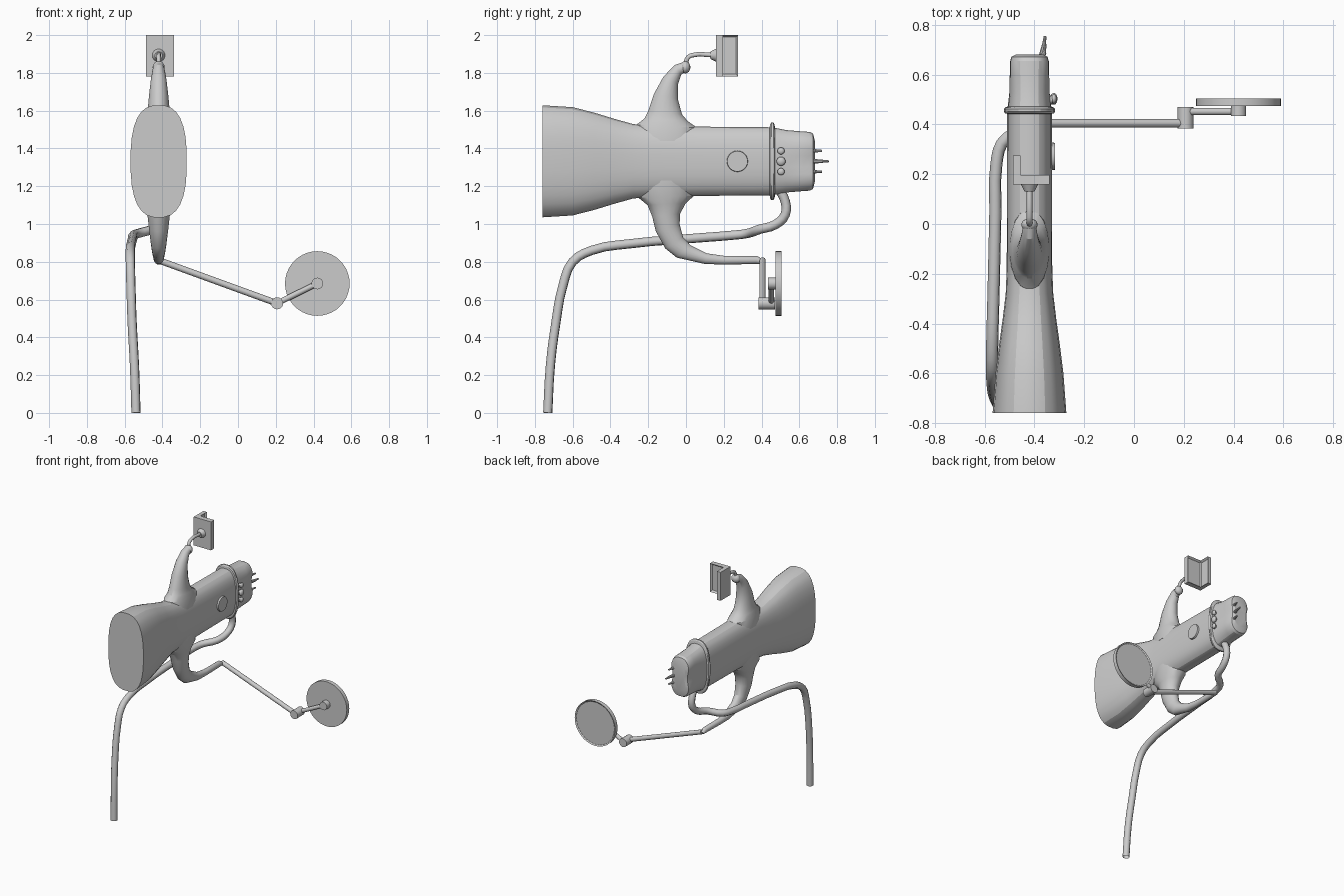
import bpy, bmesh, math
from mathutils import Vector

if "Cube" in bpy.data.objects:
    bpy.data.objects.remove(bpy.data.objects["Cube"])

CX, CZ = -0.42, 1.332


def finish(name, bm, angle=None):
    bmesh.ops.recalc_face_normals(bm, faces=bm.faces)
    me = bpy.data.meshes.new(name)
    bm.to_mesh(me)
    bm.free()
    ob = bpy.data.objects.new(name, me)
    bpy.context.collection.objects.link(ob)
    if angle:
        bpy.ops.object.select_all(action='DESELECT')
        ob.select_set(True)
        bpy.context.view_layer.objects.active = ob
        bpy.ops.object.shade_smooth_by_angle(angle=math.radians(angle))
    return ob


def loft(name, sections, n=24, angle=None):
    """sections: (centre, U, V, superellipse exponent, waist pinch)"""
    bm = bmesh.new()
    rings = []
    for c, u, v, e, pinch in sections:
        ring = []
        for i in range(n):
            t = 2 * math.pi * (i + 0.5) / n
            a, b = math.cos(t), math.sin(t)
            a = math.copysign(abs(a) ** (2 / e), a)
            b = math.copysign(abs(b) ** (2 / e), b)
            a *= 1 - pinch * math.exp(-(b / 0.4) ** 2)
            ring.append(bm.verts.new(Vector(c) + Vector(u) * a + Vector(v) * b))
        rings.append(ring)
    for r, s in zip(rings, rings[1:]):
        for i in range(n):
            j = (i + 1) % n
            bm.faces.new((r[i], r[j], s[j], s[i]))
    bm.faces.new(rings[0])
    bm.faces.new(rings[-1])
    return finish(name, bm, angle)


def rod(name, p, q, r1, r2=None, n=16, recess=0):
    """cylinder or cone from p to q, optionally with a recessed end at q"""
    p, q = Vector(p), Vector(q)
    d = q - p
    bm = bmesh.new()
    bmesh.ops.create_cone(bm, cap_ends=True, segments=n, radius1=r1,
                          radius2=r1 if r2 is None else r2, depth=d.length)
    if recess:
        top = [f for f in bm.faces if f.normal.z > 0.9]
        bmesh.ops.inset_region(bm, faces=top, thickness=recess)
        bmesh.ops.translate(bm, verts=top[0].verts, vec=(0, 0, -recess * 0.7))
    bm.transform(d.to_track_quat('Z', 'Y').to_matrix().to_4x4())
    bmesh.ops.translate(bm, verts=bm.verts, vec=(p + q) / 2)
    return finish(name, bm, 35)


def ball(name, c, r, scale=(1, 1, 1)):
    bm = bmesh.new()
    bmesh.ops.create_uvsphere(bm, u_segments=14, v_segments=8, radius=r)
    bmesh.ops.scale(bm, verts=bm.verts, vec=scale)
    bmesh.ops.translate(bm, verts=bm.verts, vec=c)
    return finish(name, bm, 40)


def tube(name, pts, r, caps, res=3):
    cu = bpy.data.curves.new(name, 'CURVE')
    cu.dimensions = '3D'
    cu.bevel_depth, cu.bevel_resolution = r, 2
    cu.resolution_u, cu.use_fill_caps = res, caps
    sp = cu.splines.new('BEZIER')
    sp.bezier_points.add(len(pts) - 1)
    for b, p in zip(sp.bezier_points, pts):
        b.co = p
        b.handle_left_type = b.handle_right_type = 'AUTO'
    ob = bpy.data.objects.new(name, cu)
    bpy.context.collection.objects.link(ob)
    bpy.ops.object.select_all(action='DESELECT')
    ob.select_set(True)
    bpy.context.view_layer.objects.active = ob
    bpy.ops.object.convert(target='MESH')


def plate(name, lo, hi, axis):
    """box whose face towards +axis has a recessed panel"""
    lo, hi, axis = Vector(lo), Vector(hi), Vector(axis)
    bm = bmesh.new()
    bmesh.ops.create_cube(bm, size=1)
    bmesh.ops.scale(bm, verts=bm.verts, vec=hi - lo)
    bmesh.ops.translate(bm, verts=bm.verts, vec=(lo + hi) / 2)
    bm.normal_update()
    f = [f for f in bm.faces if f.normal.dot(axis) > 0.9]
    bmesh.ops.inset_region(bm, faces=f, thickness=0.016)
    bmesh.ops.translate(bm, verts=f[0].verts, vec=-axis * 0.014)
    return finish(name, bm)


# Main housing: y, half width, half height, waist pinch
profile = [(-0.76, .149, .298, 0), (-0.6, .137, .288, 0), (-0.48, .122, .257, 0),
           (-0.38, .108, .226, 0), (-0.28, .096, .198, 0), (-0.18, .092, .189, 0),
           (0.1, .091, .184, 0), (0.443, .09, .181, 0), (0.445, .099, .198, 0),
           (0.452, .103, .206, 0), (0.462, .103, .206, 0), (0.468, .099, .198, 0),
           (0.472, .088, .178, 0), (0.53, .085, .166, .06), (0.6, .087, .16, .15),
           (0.655, .088, .156, .25), (0.672, .083, .148, .27), (0.682, .06, .11, .27)]
loft("housing", [((CX, y, CZ), (w, 0, 0), (0, 0, h), 2.6, p) for y, w, h, p in profile], 28, 20)


# Flared necks: left contour y,z, right contour y,z, half width
def neck(name, rows):
    loft(name, [((CX, (a + c) / 2, (b + d) / 2), (w, 0, 0),
                 (0, (c - a) / 2, (d - b) / 2), 2, 0) for a, b, c, d, w in rows], 20, 25)


neck("upper_neck", [(-.27, 1.44, .07, 1.44, .085), (-.265, 1.525, .06, 1.51, .08),
                    (-.22, 1.56, .01, 1.545, .068), (-.2, 1.60, -.02, 1.58, .06),
                    (-.17, 1.69, -.042, 1.66, .052), (-.12, 1.78, -.042, 1.74, .042),
                    (-.06, 1.842, -.025, 1.79, .032), (0, 1.862, 0, 1.808, .025)])
neck("lower_neck", [(-.26, 1.23, .05, 1.23, .085), (-.255, 1.14, .045, 1.15, .08),
                    (-.205, 1.10, .0, 1.11, .068), (-.18, 1.04, -.03, 1.055, .06),
                    (-.16, .96, -.033, 1.0, .052), (-.11, .87, -.015, .93, .042),
                    (-.05, .822, .025, .888, .035), (.1, .788, .11, .845, .027),
                    (.2, .785, .2, .832, .022), (.37, .788, .375, .831, .02),
                    (.40, .79, .415, .81, .016)])

# Viewfinder on top
ball("viewfinder_joint", (CX, -0.003, 1.83), 0.033, (1, .8, 1))
tube("viewfinder_arm", [(CX, 0, 1.84), (CX, .006, 1.875), (CX, .03, 1.893), (CX, .15, 1.893)], .012, True)
rod("viewfinder_collar", (CX, .13, 1.893), (CX, .162, 1.893), .02, .036)
plate("viewfinder_back", (-.487, .158, 1.782), (-.34, .197, 2.0), (0, 1, 0))
plate("viewfinder_side", (-.487, .180, 1.782), (-.456, .276, 2.0), (1, 0, 0))

# Swing arm with disc
rod("arm_outer", (CX, .405, .808), (.207, .405, .58), .017)
rod("arm_elbow", (.207, .383, .58), (.207, .47, .58), .032)
rod("arm_inner", (.207, .452, .58), (.42, .452, .685), .015)
rod("disc_hub", (.42, .433, .685), (.42, .48, .685), .031)
rod("disc", (.42, .475, .685), (.42, .505, .685), .171, n=40, recess=.01)

# Hanging hose
tube("hose", [(CX, .49, 1.19), (CX, .525, 1.12), (CX, .525, 1.05), (-.43, .475, .998),
              (-.455, .39, .972), (-.53, .325, .95), (-.553, .24, .94), (-.557, .05, .925),
              (-.565, -.3, .895), (-.57, -.5, .86), (-.57, -.6, .8), (-.567, -.65, .68),
              (-.56, -.69, .47), (-.548, -.718, .25), (-.54, -.732, 0)], .025, False)

# Side button, knobs and rear toggles
rod("side_button", (-.345, .272, CZ), (-.318, .272, CZ), .058, .054, n=24)
for k, r in ((-1, .019), (0, .024), (1, .019)):
    z = CZ + k * .055
    rod("side_knob", (-.35, .495, z), (-.32, .503, z), r * .8)
    ball("side_knob_cap", (-.322, .503, z), r, (.6, 1, 1))
    tip = .755 if k == 0 else .72
    rod("rear_toggle", (-.375, .66, z), (-.36, tip - .03, z), .013, .009, n=10)
    rod("rear_toggle_tip", (-.362, tip - .035, z), (-.357, tip, z), .008, .006, n=10)
